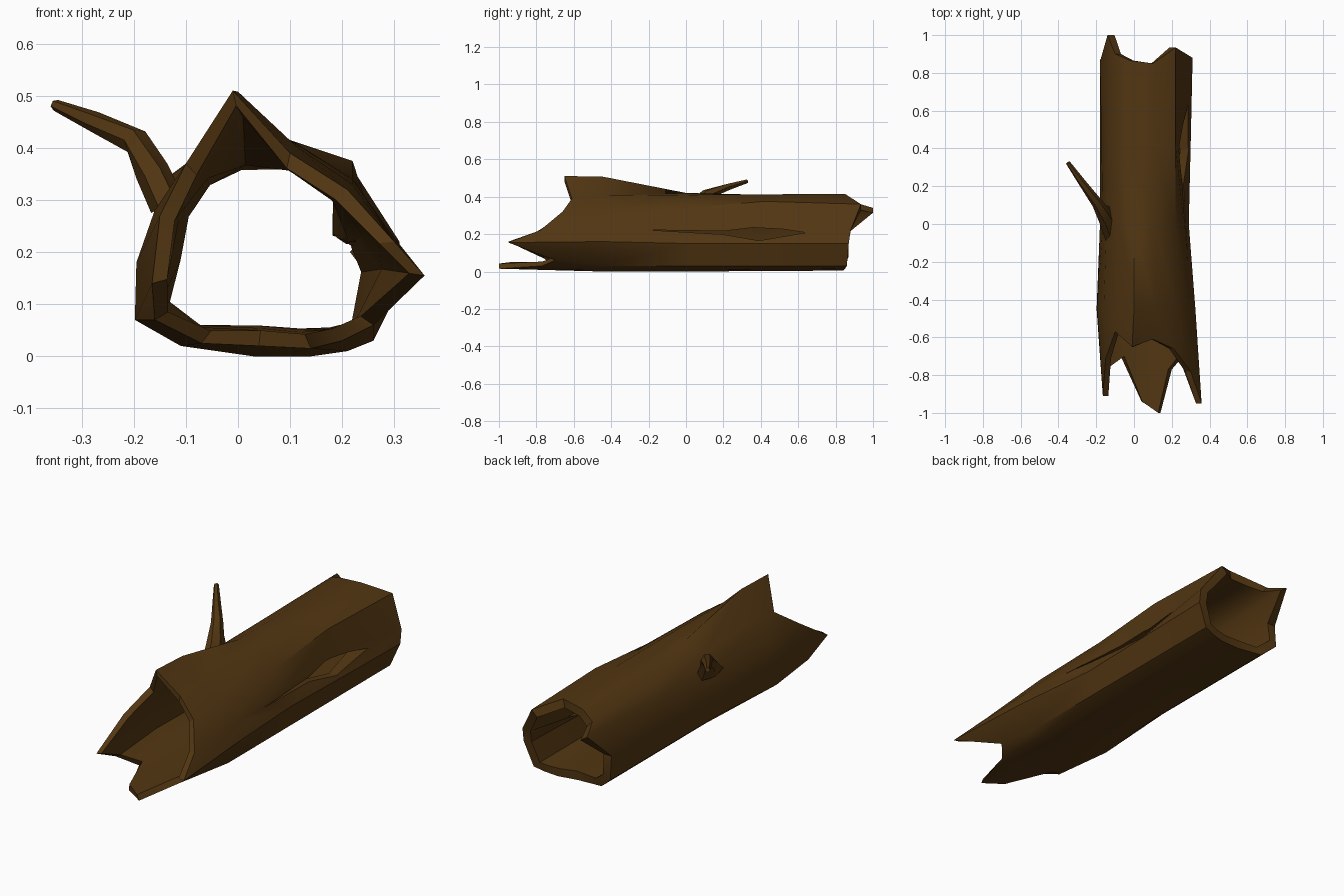
import bpy, bmesh, math
from mathutils import Vector

if "Cube" in bpy.data.objects:
    bpy.data.objects.remove(bpy.data.objects["Cube"])

bark = bpy.data.materials.new("bark")
bark.diffuse_color = (0.085, 0.037, 0.006, 1)
bark.use_nodes = True
bark.node_tree.nodes["Principled BSDF"].inputs["Base Color"].default_value = bark.diffuse_color

# Cross-sections, counter-clockwise from the underside; ragged ends carry their own y
front = [(.04, -.94, .02), (.14, -1, .015), (.20, -.77, .03), (.26, -.70, .06),
         (.358, -.95, .155), (.30, -.78, .22), (.21, -.66, .32), (.10, -.61, .39),
         (-.01, -.65, .51), (-.10, -.57, .37), (-.15, -.71, .27), (-.165, -.91, .14),
         (-.16, -.76, .07), (-.07, -.70, .025)]
flare = [(.03, 0), (.14, 0), (.21, .01), (.26, .03), (.325, .16), (.29, .24), (.22, .33),
         (.11, .405), (0, .508), (-.09, .38), (-.16, .28), (-.195, .18), (-.198, .07), (-.11, .02)]
waist = [(.03, 0), (.14, 0), (.21, .01), (.26, .03), (.29, .15), (.265, .235), (.22, .34),
         (.11, .41), (0, .42), (-.09, .37), (-.145, .29), (-.165, .18), (-.18, .08), (-.11, .02)]
back = [(.03, .83, .01), (.14, .84, .005), (.21, .85, .015), (.26, .86, .03),
        (.31, .87, .15), (.31, .88, .22), (.22, .935, .36), (.10, .85, .415),
        (-.02, .865, .40), (-.10, .90, .37), (-.14, 1, .34), (-.18, .86, .20),
        (-.18, .87, .08), (-.11, .84, .02)]
N = len(front)

front = [Vector(p) for p in front]
back = [Vector(p) for p in back]
flare = [Vector((x, -.45, z)) for x, z in flare]
waist = [Vector((x, 0, z)) for x, z in waist]
rear = []
for w, b in zip(waist, back):
    p = w.lerp(b, .5)
    p.y = .42
    rear.append(p)
rear[5] = Vector((.235, .42, .24))    # recessed upper lip of the hollow
rear[6] = Vector((.22, .42, .375))
rings = [front, flare, waist, rear, back]


def inset(p, t):
    d = Vector((.06 - p.x, 0, .2 - p.z))
    return p + d.normalized() * t


def make_object(name, loops, closed):
    """Skin a series of equal loops; closed joins last to first, else cap the ends."""
    bm = bmesh.new()
    vs = [[bm.verts.new(p) for p in loop] for loop in loops]
    n = len(vs[0])
    for i in range(len(vs) if closed else len(vs) - 1):
        a, b = vs[i], vs[(i + 1) % len(vs)]
        for j in range(n):
            k = (j + 1) % n
            bm.faces.new((a[j], a[k], b[k], b[j]))
    if not closed:
        bm.faces.new(vs[0])
        bm.faces.new(vs[-1])
    bmesh.ops.recalc_face_normals(bm, faces=bm.faces)
    me = bpy.data.meshes.new(name)
    bm.to_mesh(me)
    bm.free()
    ob = bpy.data.objects.new(name, me)
    bpy.context.collection.objects.link(ob)
    me.materials.append(bark)
    return ob


def activate(ob):
    bpy.ops.object.select_all(action='DESELECT')
    ob.select_set(True)
    bpy.context.view_layer.objects.active = ob


# Hollow trunk: outer skin out, inner skin back, joined at both rims
thick = [.03, .05, .055, .055, .045]
inner = [[inset(p, t) for p in r] for r, t in zip(rings, thick)]
trunk = make_object("hollow_trunk", rings + inner[::-1], True)

# Split in the right-hand wall
outline = [(-.2, .222), (.2, .198), (.39, .165), (.64, .208), (.52, .226), (.36, .235), (.2, .216)]
cutter = make_object("split_cutter", [[Vector((x, y, z)) for y, z in outline] for x in (.12, .45)], False)
cutter.hide_render = True
mod = trunk.modifiers.new("split", 'BOOLEAN')
mod.operation = 'DIFFERENCE'
mod.solver = 'EXACT'
mod.object = cutter
activate(trunk)
bpy.ops.object.modifier_apply(modifier="split")
bpy.data.objects.remove(cutter)

# Broken branch stub: centre, width radius, length radius
path = [((-.135, 0, .29), .035, .10), ((-.165, .05, .355), .033, .06),
        ((-.195, .11, .412), .026, .03), ((-.275, .22, .45), .02, .02),
        ((-.35, .325, .482), .011, .012)]
loops = []
for i, (c, r, ry) in enumerate(path):
    d = Vector(path[min(i + 1, 4)][0]) - Vector(path[max(i - 1, 0)][0])
    side = Vector((d.z, 0, -d.x)).normalized()
    along = Vector((0, 1, 0)) if i < 2 else d.cross(side).normalized() * -1
    if along.y < 0:
        along = -along
    loops.append([Vector(c) + side * r * math.cos(k * math.pi / 3)
                  + along * ry * math.sin(k * math.pi / 3) for k in range(6)])
branch = make_object("broken_branch", loops, False)

for ob in (trunk, branch):
    activate(ob)
    bpy.ops.object.shade_smooth_by_angle(angle=math.radians(30))
